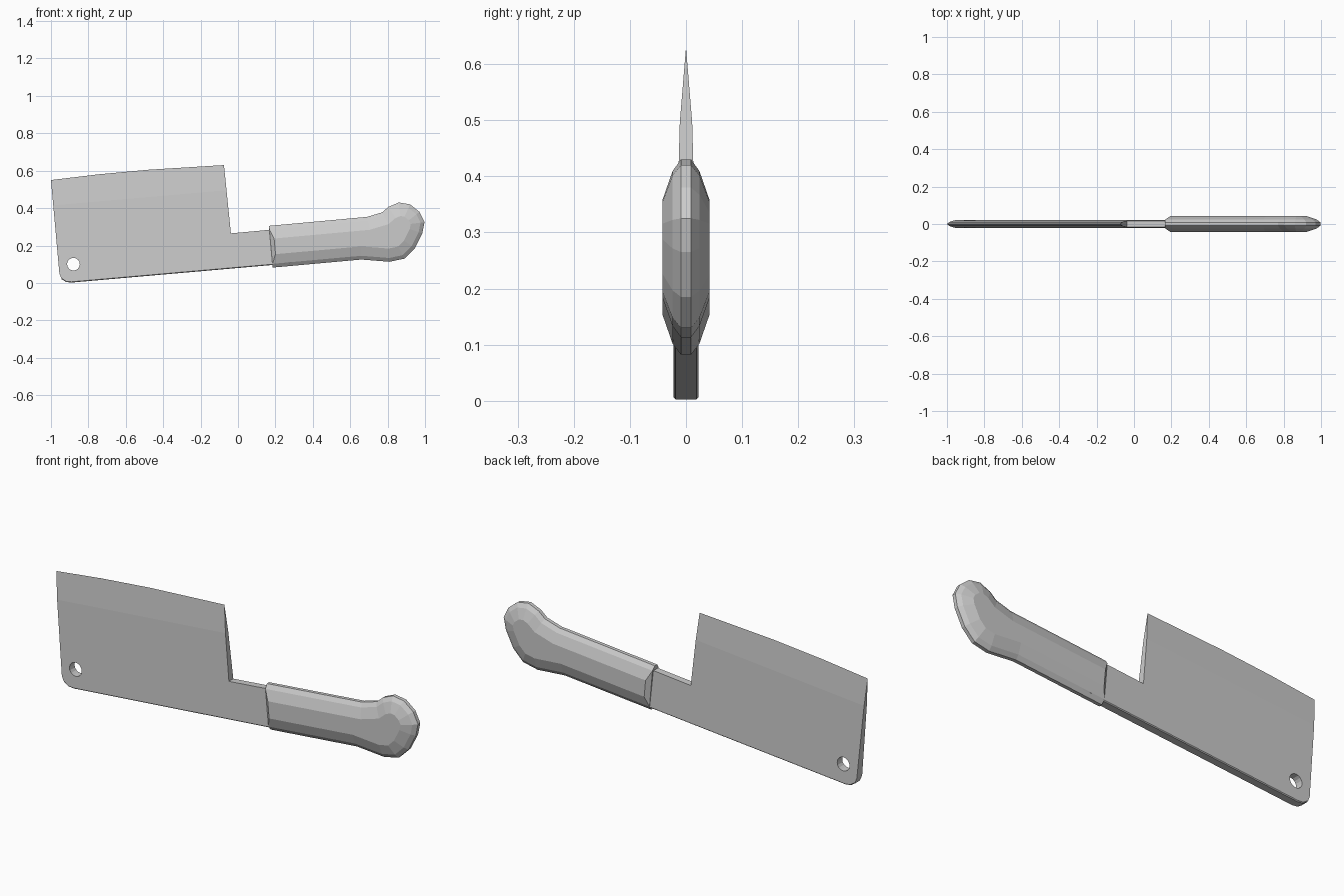
import bpy
import bmesh
import math
from mathutils import Vector

if "Cube" in bpy.data.objects:
    bpy.data.objects.remove(bpy.data.objects["Cube"], do_unlink=True)

grey = bpy.data.materials.new("plain_grey")
grey.use_nodes = True
color = (0.6, 0.6, 0.6, 1)
grey.diffuse_color = color
grey.node_tree.nodes["Principled BSDF"].inputs["Base Color"].default_value = color


def finish(bm, name):
    bmesh.ops.recalc_face_normals(bm, faces=bm.faces)
    mesh = bpy.data.meshes.new(name)
    bm.to_mesh(mesh)
    bm.free()
    mesh.materials.append(grey)
    obj = bpy.data.objects.new(name, mesh)
    bpy.context.collection.objects.link(obj)
    return obj


def loft(bm, rings):
    """Join closed rings of points and cap both ends."""
    loops = [[bm.verts.new(p) for p in ring] for ring in rings]
    for a, b in zip(loops, loops[1:]):
        for i in range(len(a)):
            j = (i + 1) % len(a)
            bm.faces.new((a[i], a[j], b[j], b[i]))
    bm.faces.new(loops[0])
    bm.faces.new(loops[-1])


def inset(points, distances):
    """Move each edge of a clockwise outline inward by its own distance."""
    result = []
    for i, p in enumerate(points):
        p, before = Vector(p), Vector(points[i - 1])
        after = Vector(points[(i + 1) % len(points)])
        d1, d2 = (p - before).normalized(), (after - p).normalized()
        n1, n2 = Vector((d1.y, -d1.x)), Vector((d2.y, -d2.x))
        a, b = distances[i - 1], distances[i]
        det = n1.x * n2.y - n1.y * n2.x
        result.append(p + Vector((a * n2.y - b * n1.y, b * n1.x - a * n2.x)) / det)
    return result


# Blade and tang, spine at the bottom and cutting edge on top
cutting_edge = [(-1, 0.55), (-0.75, 0.58), (-0.48, 0.605), (-0.075, 0.63)]
tang = [(-0.038, 0.265), (0.3, 0.296), (0.3, 0.106)]
corner = [(-0.89, 0.002), (-0.92, 0.005), (-0.943, 0.02), (-0.955, 0.05)]
outline = cutting_edge + tang + corner

spine_start = Vector((-0.89, 0, 0.002))
up = Vector((-0.087, 0, 0.996))
GRIND = 0.42

bm = bmesh.new()
loft(bm, [[(x, y, z) for x, z in outline] for y in (-0.0225, 0.0225)])

# Chamfer along the spine
spine = [e for e in bm.edges
         if abs(e.verts[0].co.y - e.verts[1].co.y) < 0.001
         and all((v.co - spine_start).dot(up) < 0.03 for v in e.verts)]
bmesh.ops.bevel(bm, geom=spine, offset=0.004, segments=1, affect="EDGES")

# Ground bevel and taper towards the cutting edge
bmesh.ops.bisect_plane(bm, geom=bm.verts[:] + bm.edges[:] + bm.faces[:],
                       plane_co=spine_start + up * GRIND, plane_no=up)
for v in bm.verts:
    height = (v.co - spine_start).dot(up)
    if height > GRIND + 0.01:
        v.co.y = 0
    else:
        v.co.y *= 1 - 0.51 * max(height, 0) / GRIND
bmesh.ops.remove_doubles(bm, verts=bm.verts, dist=0.0005)
blade = finish(bm, "blade")

# Hanging hole through the blade
bm = bmesh.new()
hole = [(-0.88 + 0.034 * math.cos(i * math.tau / 16),
         0.1 + 0.034 * math.sin(i * math.tau / 16)) for i in range(16)]
loft(bm, [[(x, y, z) for x, z in hole] for y in (-0.1, 0.1)])
cutter = finish(bm, "hole_cutter")
cutter.hide_render = True
cutter.hide_set(True)
cut = blade.modifiers.new("hanging_hole", "BOOLEAN")
cut.operation = "DIFFERENCE"
cut.solver = "EXACT"
cut.object = cutter

# Bake the hole and drop the cutter
bpy.context.view_layer.update()
evaluated = blade.evaluated_get(bpy.context.evaluated_depsgraph_get())
blade.data = bpy.data.meshes.new_from_object(evaluated)
blade.modifiers.clear()
bpy.data.objects.remove(cutter, do_unlink=True)

# Faceted handle with a hooked butt; the last outline edge is its front end
grip_top = [(0.165, 0.305), (0.69, 0.353), (0.77, 0.377), (0.805, 0.407)]
butt = [(0.86, 0.43), (0.92, 0.42), (0.97, 0.38), (0.997, 0.325), (0.985, 0.265),
        (0.945, 0.185), (0.89, 0.13)]
grip_bottom = [(0.81, 0.113), (0.66, 0.125), (0.185, 0.082)]
outline = grip_top + butt + grip_bottom

layers = [(0.009, 0, 0), (0.024, 0.02, 0.001), (0.042, 0.07, 0.022)]
rings = []
for side in (-1, 1):
    half = []
    for y, depth, front in layers:
        distances = [depth] * (len(outline) - 1) + [front]
        half.append([(p.x, side * y, p.y) for p in inset(outline, distances)])
    rings += half[::-1] if side < 0 else half
bm = bmesh.new()
loft(bm, rings)
finish(bm, "handle")
